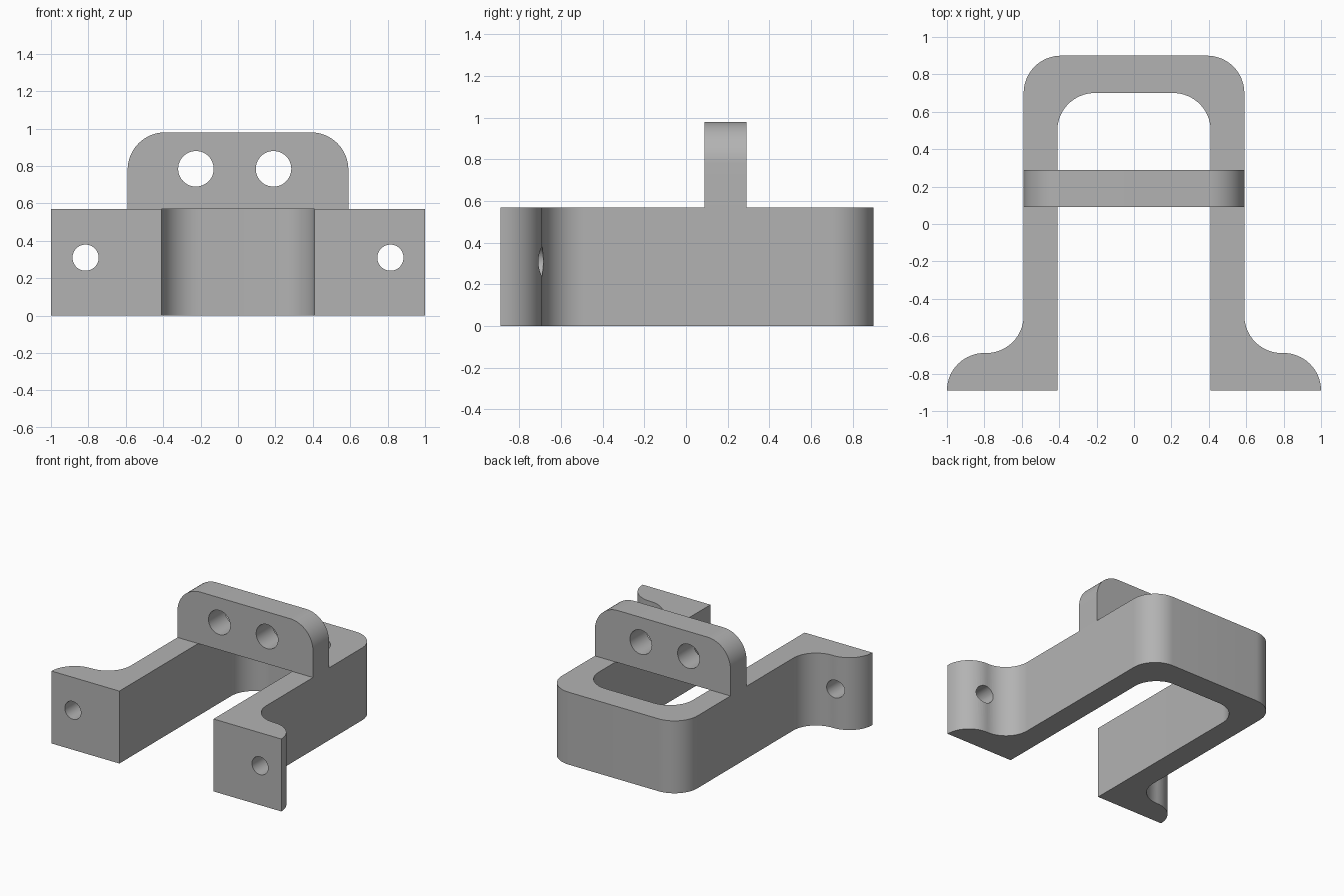
import bpy, bmesh
from math import sin, cos, radians
from mathutils import Vector, Matrix

cube = bpy.data.objects.get("Cube")
if cube:
    bpy.data.objects.remove(cube)

grey = bpy.data.materials.new("plain grey")
grey.use_nodes = True
colour = (0.45, 0.45, 0.45, 1)
grey.diffuse_color = colour
grey.node_tree.nodes["Principled BSDF"].inputs["Base Color"].default_value = colour

R = 0.2            # shared corner radius
HEIGHT = 0.57      # height of the frame
OUTER, INNER = 0.59, 0.41
FRONT, BACK = -0.89, 0.90


def arc(cx, cy, start, end, steps=16):
    angles = [radians(start + (end - start) * i / steps) for i in range(steps + 1)]
    return [(cx + R * cos(a), cy + R * sin(a)) for a in angles]


def mirrored(half):
    """Close a right-hand half outline with its mirror image."""
    return half + [(-x, y) for x, y in reversed(half)]


def extrude(name, outline, to_3d, direction):
    bm = bmesh.new()
    face = bm.faces.new([bm.verts.new(to_3d(u, v)) for u, v in outline])
    result = bmesh.ops.extrude_face_region(bm, geom=[face], use_keep_orig=True)
    moved = [e for e in result["geom"] if isinstance(e, bmesh.types.BMVert)]
    bmesh.ops.translate(bm, verts=moved, vec=Vector(direction))
    bmesh.ops.recalc_face_normals(bm, faces=bm.faces)
    mesh = bpy.data.meshes.new(name)
    bm.to_mesh(mesh)
    bm.free()
    mesh.materials.append(grey)
    obj = bpy.data.objects.new(name, mesh)
    bpy.context.collection.objects.link(obj)
    return obj


def drill(obj, holes, y, radius, depth):
    """Cut round holes along y at the given (x, z) places."""
    bm = bmesh.new()
    for x, z in holes:
        bmesh.ops.create_cone(
            bm, cap_ends=True, segments=48, radius1=radius, radius2=radius, depth=depth,
            matrix=Matrix.Translation((x, y, z)) @ Matrix.Rotation(radians(90), 4, "X"))
    mesh = bpy.data.meshes.new("hole_cutter")
    bm.to_mesh(mesh)
    bm.free()
    mesh.materials.append(grey)
    cutter = bpy.data.objects.new("hole_cutter", mesh)
    cutter.hide_render = True
    bpy.context.collection.objects.link(cutter)
    mod = obj.modifiers.new("holes", "BOOLEAN")
    mod.operation, mod.solver, mod.object = "DIFFERENCE", "EXACT", cutter
    bpy.ops.object.select_all(action="DESELECT")
    bpy.context.view_layer.objects.active = obj
    obj.select_set(True)
    bpy.ops.object.modifier_apply(modifier=mod.name)
    bpy.data.objects.remove(cutter)
    bpy.ops.object.shade_smooth_by_angle(angle=radians(30))


# U-shaped frame with flared feet: outside from back to foot, then inside
outside = (arc(OUTER - R, BACK - R, 90, 0)
           + arc(OUTER + R, FRONT + 2 * R, 180, 270)
           + arc(1 - R, FRONT, 90, 0))
inside = [(INNER, FRONT)] + arc(INNER - R, 0.70 - R, 0, 90)
frame = extrude("u_frame", mirrored(outside + inside),
                lambda u, v: (u, v, 0), (0, 0, HEIGHT))
drill(frame, [(-0.815, 0.31), (0.815, 0.31)], -0.8, 0.07, 0.5)

# Upright cross plate with rounded top corners
plate = extrude("cross_plate",
                mirrored([(OUTER, HEIGHT)] + arc(OUTER - R, 0.98 - R, 0, 90)),
                lambda u, v: (u, 0.09, v), (0, 0.2, 0))
drill(plate, [(-0.225, 0.785), (0.19, 0.785)], 0.19, 0.095, 0.5)
